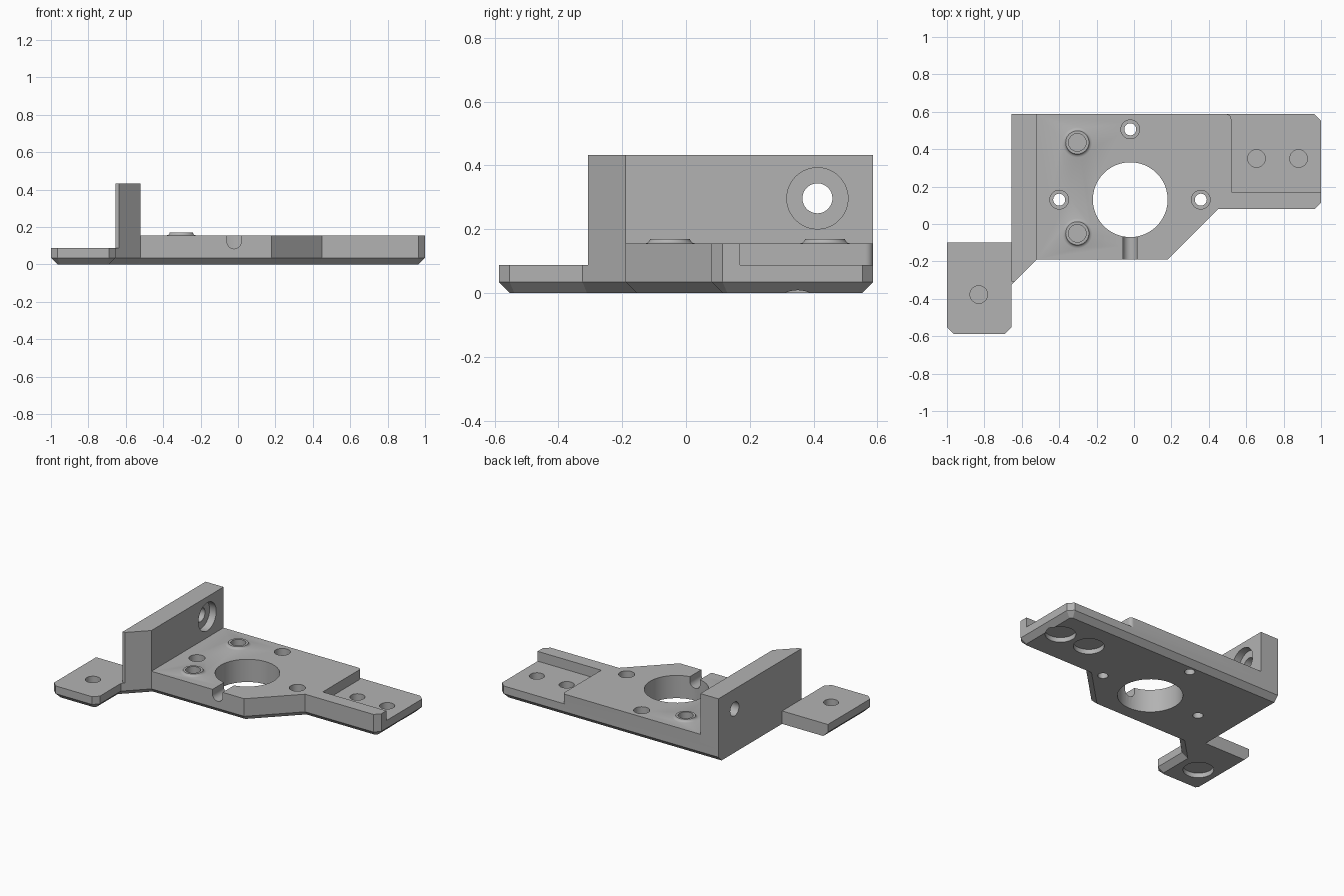
import bpy, bmesh
from math import sin, cos, pi, radians
from mathutils import Matrix, Vector

cube = bpy.data.objects.get("Cube")
if cube:
    bpy.data.objects.remove(cube, do_unlink=True)

grey = bpy.data.materials.new("matte_grey")
grey.use_nodes = True
COLOUR = (0.45, 0.45, 0.45, 1)
grey.diffuse_color = COLOUR
grey.node_tree.nodes["Principled BSDF"].inputs["Base Color"].default_value = COLOUR

TAB_Z, PLATE_Z, WALL_Z, BEVEL = 0.088, 0.155, 0.433, 0.035


def arc(cx, cy, r, start, end, n):
    angles = [radians(start + (end - start) * i / n) for i in range(n + 1)]
    return [(cx + r * cos(a), cy + r * sin(a)) for a in angles]


def loft(name, sections, matrix=Matrix()):
    """Solid skinned through equal-length loops given as (points, height)."""
    bm = bmesh.new()
    rings = [[bm.verts.new((x, y, z)) for x, y in pts] for pts, z in sections]
    for low, high in zip(rings, rings[1:]):
        for i in range(len(low)):
            j = (i + 1) % len(low)
            bm.faces.new((low[i], low[j], high[j], high[i]))
    bm.faces.new(rings[0][::-1])
    bm.faces.new(rings[-1])
    bm.transform(matrix)
    bmesh.ops.recalc_face_normals(bm, faces=bm.faces)
    mesh = bpy.data.meshes.new(name)
    bm.to_mesh(mesh)
    bm.free()
    mesh.materials.append(grey)
    obj = bpy.data.objects.new(name, mesh)
    bpy.context.collection.objects.link(obj)
    return obj


def prism(name, pts, z0, z1, matrix=Matrix()):
    return loft(name, [(pts, z0), (pts, z1)], matrix)


def cylinder(name, x, y, r, z0, z1, matrix=Matrix()):
    return prism(name, arc(x, y, r, 0, 360, 48)[:-1], z0, z1, matrix)


def inset(pts, amounts):
    """Move each edge of a counter-clockwise outline inward by its amount."""
    lines = []
    for i, p in enumerate(pts):
        a, b = Vector(p), Vector(pts[(i + 1) % len(pts)])
        d = (b - a).normalized()
        lines.append((a + Vector((-d.y, d.x)) * amounts[i], d))
    out = []
    for i, (q, e) in enumerate(lines):
        p, d = lines[i - 1]
        t = (q - p).cross(e) / d.cross(e)
        out.append(tuple(p + d * t))
    return out


def combine(target, tool, operation):
    mod = target.modifiers.new("combine", 'BOOLEAN')
    mod.operation, mod.solver, mod.object = operation, 'EXACT', tool
    bpy.context.view_layer.objects.active = target
    bpy.ops.object.modifier_apply(modifier=mod.name)
    bpy.data.objects.remove(tool, do_unlink=True)


# Base slab with the low side tab and a bevelled underside
outline = [(-1, -.1), (-1, -.553), (-.965, -.587), (-.69, -.587), (-.655, -.553),
           (-.655, -.325), (-.52, -.19), (.18, -.19), (.45, .08), (.965, .08),
           (1, .115), (1, .553), (.965, .587), (-.655, .587), (-.655, -.1)]
bevels = [BEVEL] * 13 + [0, 0]
bracket = loft("mounting_bracket", [(inset(outline, bevels), 0), (outline, BEVEL),
                                    (outline, TAB_Z)])

# Thick plate, leaving the low ledge at the right rear
wall_end = [(-.655, -.307), (-.637, -.307), (-.52, -.19)]
plate = (outline[7:11] + [(1, .17), (.52, .17)] + arc(.495, .562, .025, 0, 90, 6)
         + [(-.655, .587)] + wall_end)
combine(bracket, prism("plate", plate, .06, PLATE_Z), 'UNION')

# Upright wall
combine(bracket, prism("wall", [(-.52, .587), (-.655, .587)] + wall_end, .1, WALL_Z), 'UNION')

# Two flared bosses with blind holes
for y in (-.05, .436):
    profile = [(.08, .14), (.08, PLATE_Z), (.07, .158), (.065, .163), (.062, .17)]
    boss = loft("boss", [(arc(-.303, y, r, 0, 360, 48)[:-1], z) for r, z in profile])
    combine(bracket, boss, 'UNION')
    combine(bracket, cylinder("boss_hole", -.303, y, .047, .07, .3), 'DIFFERENCE')

# Large central opening
combine(bracket, cylinder("opening", -.02, .13, .2, -.1, .3), 'DIFFERENCE')

# Round-bottomed slot from the opening to the front edge
along_y = Matrix.Rotation(pi / 2, 4, 'X')
channel = arc(-.021, .122, .038, 180, 360, 16) + [(.017, .3), (-.059, .3)]
combine(bracket, prism("slot", channel, .0, .4, along_y), 'DIFFERENCE')

# Counterbored screw holes around the opening
for x, y in ((-.02, .506), (-.4, .13), (.357, .13)):
    combine(bracket, cylinder("screw_hole", x, y, .032, -.1, .3), 'DIFFERENCE')
    combine(bracket, cylinder("screw_head", x, y, .05, .075, .3), 'DIFFERENCE')

# Fixing holes in the low tabs: recessed below, with a thin web left between
for x, y in ((.655, .35), (.88, .35), (-.83, -.377)):
    combine(bracket, cylinder("fixing_hole", x, y, .047, .042, .3), 'DIFFERENCE')
    combine(bracket, cylinder("fixing_recess", x, y, .094, -.1, .032), 'DIFFERENCE')

# Counterbored hole through the wall
along_x = Matrix(((0, 0, 1, 0), (1, 0, 0, 0), (0, 1, 0, 0), (0, 0, 0, 1)))
combine(bracket, cylinder("wall_hole", .412, .297, .047, -.8, -.4, along_x), 'DIFFERENCE')
combine(bracket, cylinder("wall_recess", .412, .297, .096, -.57, -.4, along_x), 'DIFFERENCE')

bpy.ops.object.select_all(action='DESELECT')
bracket.select_set(True)
bpy.context.view_layer.objects.active = bracket
bpy.ops.object.shade_smooth_by_angle(angle=radians(30))
